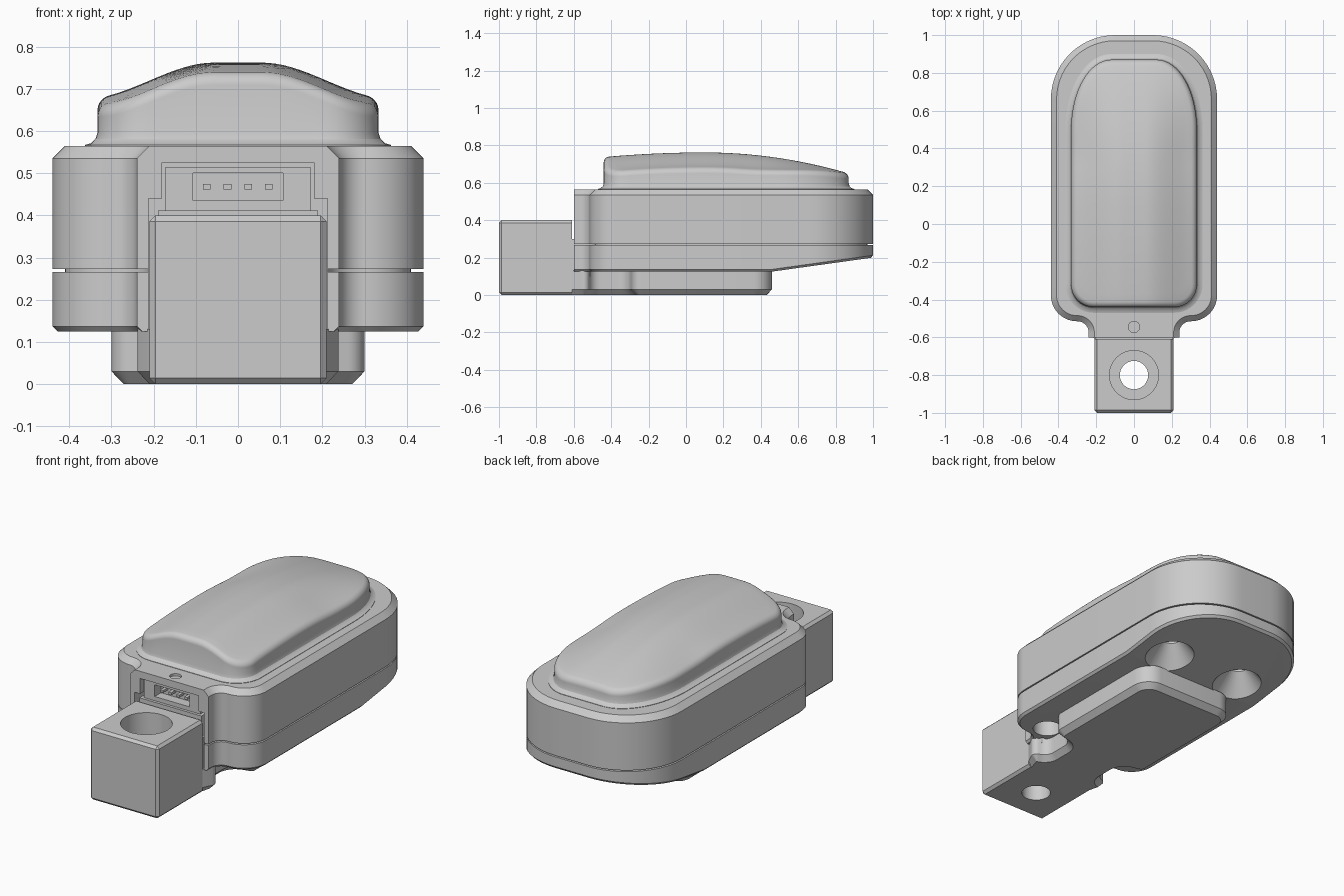
import bpy, bmesh, math
from mathutils import Vector

if "Cube" in bpy.data.objects:
    bpy.data.objects.remove(bpy.data.objects["Cube"])


def rounded(half, seg=10):
    """Mirror a right-half outline of (x, y, radius) about x=0 and round its corners."""
    full = half + [(-x, y, r) for x, y, r in reversed(half)]
    out, n = [], len(full)
    for i, (x, y, r) in enumerate(full):
        p = Vector((x, y))
        if r == 0:
            out.append(p)
            continue
        a = (Vector(full[i - 1][:2]) - p).normalized()
        b = (Vector(full[(i + 1) % n][:2]) - p).normalized()
        ang = a.angle(b)
        c = p + (a + b).normalized() * r / math.sin(ang / 2)
        t = r / math.tan(ang / 2)
        va, vb = p + a * t - c, p + b * t - c
        sweep = va.angle(vb)
        for k in range(seg + 1):
            f = k / seg
            out.append(c + (va * math.sin((1 - f) * sweep) + vb * math.sin(f * sweep)) / math.sin(sweep))
    return out


def inset(pts, d, flat_y=None):
    """Offset a counter-clockwise outline inwards; points on flat_y keep their y."""
    out, n = [], len(pts)
    for i, p in enumerate(pts):
        d1, d2 = (p - pts[i - 1]).normalized(), (pts[(i + 1) % n] - p).normalized()
        n1, n2 = Vector((-d1.y, d1.x)), Vector((-d2.y, d2.x))
        q = p + (n1 + n2) / (1 + n1.dot(n2)) * d
        if flat_y is not None and abs(p.y - flat_y) < 1e-4:
            q.y = flat_y
        out.append(q)
    return out


def make(name, bm):
    bmesh.ops.recalc_face_normals(bm, faces=bm.faces)
    me = bpy.data.meshes.new(name)
    bm.to_mesh(me)
    bm.free()
    ob = bpy.data.objects.new(name, me)
    bpy.context.collection.objects.link(ob)
    return ob


def skin(name, rings, crease_y=None):
    """Join rings of 3D points into a closed solid; optionally split the bottom at crease_y."""
    bm = bmesh.new()
    vr = [[bm.verts.new(p) for p in ring] for ring in rings]
    n = len(vr[0])
    for a, b in zip(vr, vr[1:]):
        for i in range(n):
            bm.faces.new((a[i], a[(i + 1) % n], b[(i + 1) % n], b[i]))
    bm.faces.new(vr[0][::-1])
    bm.faces.new(vr[-1])
    if crease_y is not None:
        bmesh.ops.connect_verts(bm, verts=[v for v in vr[0] if abs(v.co.y - crease_y) < 1e-4])
    return make(name, bm)


def box(name, x, y0, y1, z0, z1, cx=0, bevel=0):
    """Box of half width x; a bevel leaves the rear (y1) edges sharp."""
    bm = bmesh.new()
    bmesh.ops.create_cube(bm, size=1)
    for v in bm.verts:
        v.co = (cx + 2 * x * v.co.x, y1 if v.co.y > 0 else y0, z1 if v.co.z > 0 else z0)
    if bevel:
        es = [e for e in bm.edges if min(v.co.y for v in e.verts) < y1 - 1e-4]
        bmesh.ops.bevel(bm, geom=es, offset=bevel, segments=1, affect='EDGES')
    return make(name, bm)


def cone(name, x, y, z0, z1, r0, r1):
    bm = bmesh.new()
    bmesh.ops.create_cone(bm, cap_ends=True, segments=40, radius1=r0, radius2=r1, depth=z1 - z0)
    bmesh.ops.translate(bm, verts=bm.verts, vec=(x, y, (z0 + z1) / 2))
    return make(name, bm)


def cut(ob, cutters):
    bpy.context.view_layer.objects.active = ob
    for c in cutters:
        m = ob.modifiers.new("cut", 'BOOLEAN')
        m.operation, m.solver, m.object = 'DIFFERENCE', 'EXACT', c
        bpy.ops.object.modifier_apply(modifier=m.name)
        bpy.data.objects.remove(c)


def ring(pts, z):
    return [(p.x, p.y, z(p.x, p.y) if callable(z) else z) for p in pts]


# housing: chamfered shell with a seam groove and a sloping rear underside
CREASE = 0.46
shape = rounded([(.24, -.6, 0), (.24, -.515, .06), (.44, -.515, .138),
                 (.44, CREASE, 0), (.44, 1, .34)], 14)
slope = lambda z: lambda x, y: z + max(0, y - CREASE) * .139
levels = [(.012, slope(.125)), (0, slope(.137)), (0, .266), (.03, .266),
          (.03, .273), (0, .273), (0, .535), (.03, .565)]
housing = skin("housing", [ring(inset(shape, d, -.6), z) for d, z in levels], CREASE)
cutters = [box("cut_low", .212, -.7, -.5, .05, .44), box("cut_high", .18, -.7, -.5, .3, .525),
           cone("cut_led", 0, -.545, .552, .6, .03, .03)]
for s in (-1, 1):
    cutters += [cone("cut_sink", s * .23, .58, .12, .24, .145, .05),
                cone("cut_screw", s * .23, .58, .2, .4, .05, .05),
                cone("cut_front_screw", s * .25, -.41, .05, .25, .075, .075)]
cut(housing, cutters)

# domed button cap: flared foot, rounded rim and crowned top
def smooth(a, b, v):
    t = min(1, max(0, (v - a) / (b - a)))
    return t * t * (3 - 2 * t)

def top(x, y):
    crest = .762 - (.189 if y > .1 else .085) * (y - .1) ** 2
    return crest - .085 * (1 - .8 * smooth(.3, .9, y)) * smooth(.06, .36, abs(x))

half = [(.333, -.44, .12)]
half += [(.12 + .213 * math.cos(t), .5 + .37 * math.sin(t), 0)
         for t in [k * math.pi / 32 for k in range(17)]]
coarse, cap = rounded(half), []
for i, p in enumerate(coarse):
    q = coarse[(i + 1) % len(coarse)]
    n = max(1, round((q - p).length / .03))
    cap += [p.lerp(q, k / n) for k in range(n)]
rings = [ring(inset(cap, d), z) for d, z in
         [(-.03, .555), (-.03, .567), (-.016, .571), (-.005, .581), (0, .597)]]
for a in range(0, 91, 15):
    r, a = .028, math.radians(a)
    rings.append(ring(inset(cap, r * (1 - math.cos(a))),
                      lambda x, y: top(x, y) - r * (1 - math.sin(a))))
rim, mid = inset(cap, .028), Vector((0, .2))
for k in range(1, 16):
    rings.append(ring([mid.lerp(p, 1 - k / 15.5) for p in rim], top))
button = skin("button_cap", rings)

# raised base plate with rounded screw notches
plate = rounded([(.21, -.61, 0), (.25, -.53, .03), (.17, -.5, .06), (.17, -.31, .07),
                 (.3, -.28, .05), (.3, .46, .1)], 8)
base = skin("base_plate", [ring(inset(plate, d, -.61), z) for d, z in
                           [(.029, 0), (0, .03), (0, .13)]])

# mounting block with counterbored hole
block = box("mounting_block", .21, -1, -.61, 0, .4, bevel=.014)
cut(block, [cone("cut_hole", 0, -.8, -.1, .5, .075, .075),
            cone("cut_bore", 0, -.8, .15, .5, .13, .13)])
tongue = box("block_tongue", .205, -.612, -.51, .1, .3)

# connector inside the front opening
carrier = box("connector_carrier", .19, -.59, -.49, .13, .412)
socket = box("connector_socket", .172, -.575, -.49, .405, .515)
cut(socket, [box("cut_socket", .107, -.7, -.52, .435, .5)])
for i in range(4):
    box(f"pin_{i + 1}", .009, -.56, -.51, .461, .474, cx=-.074 + i * .049)

# smooth curved walls, keep hard edges
for ob in (housing, button, base, block):
    bpy.ops.object.select_all(action='DESELECT')
    ob.select_set(True)
    bpy.context.view_layer.objects.active = ob
    bpy.ops.object.shade_smooth_by_angle(angle=math.radians(28))
